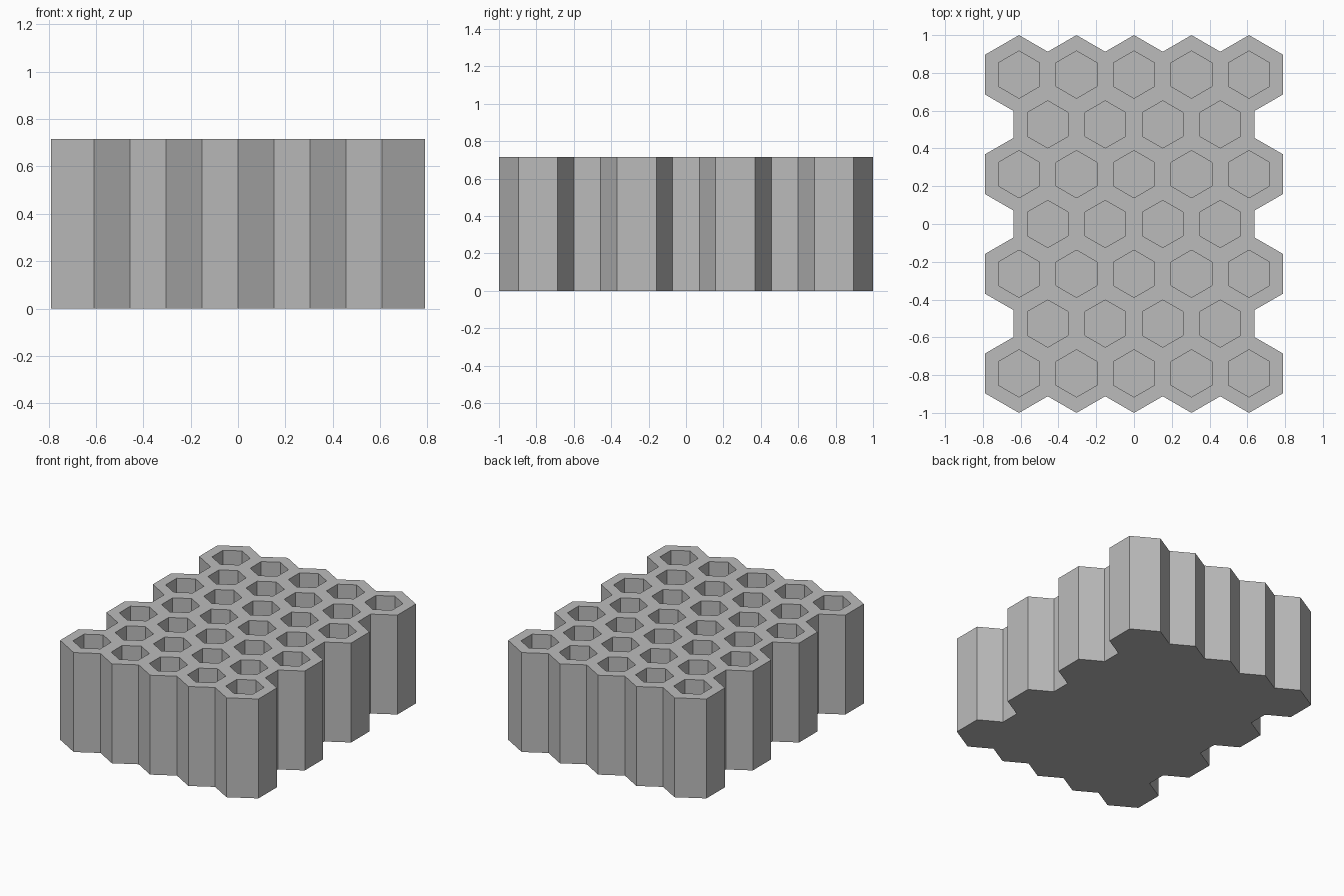
import bpy, bmesh
from math import sqrt, sin, cos, pi

old = bpy.data.objects.get("Cube")
if old:
    bpy.data.objects.remove(old, do_unlink=True)

PITCH = 0.3044                 # spacing of cells in a row
ROW = PITCH * sqrt(3) / 2      # spacing of rows
OUTER = 1 - 3 * ROW            # outer cell radius
HOLE = 0.125                   # hole radius
HEIGHT, FLOOR = 0.716, 0.07
FLAT = OUTER * sqrt(3) / 2


def row_centres(row):
    count = 5 if row % 2 else 4
    return [(i - (count - 1) / 2) * PITCH for i in range(count)]


def right_side():
    """Stepped right edge, from front to back."""
    long_x = 2 * PITCH + FLAT
    short_x = 1.5 * PITCH + FLAT
    notch = ROW - OUTER + (short_x - 2 * PITCH) / sqrt(3)
    points = []
    for row in range(-3, 4):
        x, half = (long_x, OUTER / 2) if row % 2 else (short_x, notch)
        points += [(x, row * ROW - half), (x, row * ROW + half)]
    return points


def front_zigzag():
    """Front edge, from left to right."""
    points = []
    for x in row_centres(3):
        points += [(x, -1), (x + PITCH / 2, -1 + PITCH / 2 / sqrt(3))]
    return points[:-1]


# Outline is one half turned about the centre to give the other
half = front_zigzag() + right_side()
outline = half + [(-x, -y) for x, y in half]
bm = bmesh.new()


def ring(points, z):
    return [bm.verts.new((x, y, z)) for x, y in points]


def walls(top, low):
    n = len(top)
    for i in range(n):
        j = (i + 1) % n
        bm.faces.new((low[i], low[j], top[j], top[i]))


# Outer walls and base
rims = [ring(outline, HEIGHT)]
base = ring(outline, 0)
walls(rims[0], base)
bm.faces.new(base)

# Hexagonal pockets
for row in range(-3, 4):
    for cx in row_centres(row):
        hexagon = [(cx + HOLE * sin(k * pi / 3), row * ROW + HOLE * cos(k * pi / 3))
                   for k in range(6)]
        rim, bottom = ring(hexagon, HEIGHT), ring(hexagon, FLOOR)
        walls(rim, bottom)
        bm.faces.new(bottom)
        rims.append(rim)

# Top surface filled around the pockets
edges = [bm.edges.get((r[i - 1], r[i])) for r in rims for i in range(len(r))]
bmesh.ops.triangle_fill(bm, edges=edges, use_beauty=True, normal=(0, 0, 1))
bmesh.ops.recalc_face_normals(bm, faces=bm.faces)

mesh = bpy.data.meshes.new("honeycomb_block")
bm.to_mesh(mesh)
bm.free()
block = bpy.data.objects.new("honeycomb_block", mesh)
bpy.context.collection.objects.link(block)

# Plain grey
grey = bpy.data.materials.new("plain_grey")
grey.use_nodes = True
colour = (0.5, 0.5, 0.5, 1)
grey.diffuse_color = colour
grey.node_tree.nodes["Principled BSDF"].inputs["Base Color"].default_value = colour
mesh.materials.append(grey)
